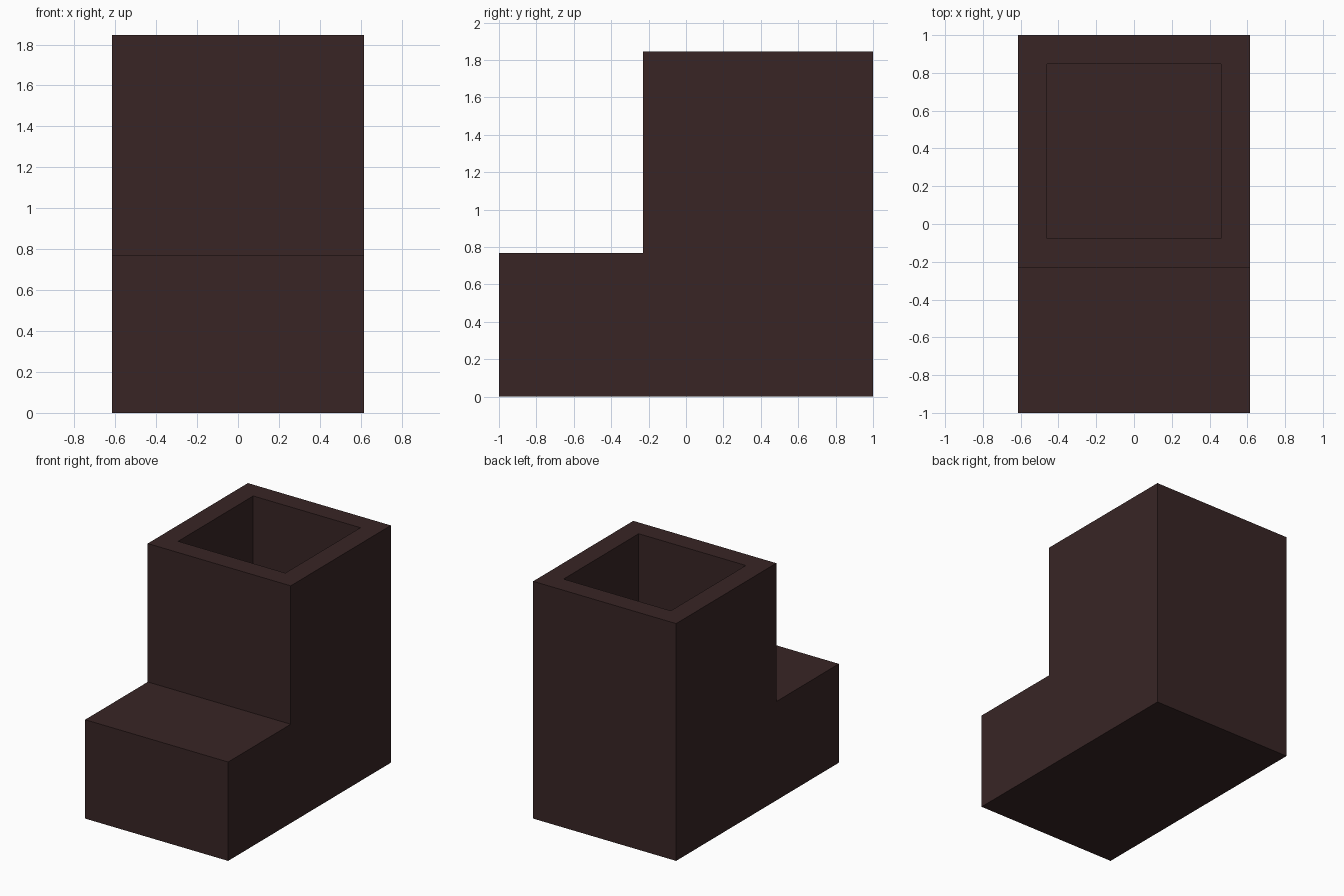
import bpy, bmesh
from mathutils import Vector

if "Cube" in bpy.data.objects:
    bpy.data.objects.remove(bpy.data.objects["Cube"])

U = 2 / 13            # module: 8 wide, 13 long, 12 high
HALF_W = 4 * U
STEP_Y = -1 + 5 * U
STEP_Z = 5 * U
TOP_Z = 12 * U

mat = bpy.data.materials.new("dark brown")
mat.diffuse_color = (0.040, 0.0185, 0.0185, 1)
mat.use_nodes = True
mat.node_tree.nodes["Principled BSDF"].inputs["Base Color"].default_value = mat.diffuse_color

# Stepped side profile (y, z) swept across the width
profile = [(-1, 0), (1, 0), (1, TOP_Z), (STEP_Y, TOP_Z), (STEP_Y, STEP_Z), (-1, STEP_Z)]
bm = bmesh.new()
side = bm.faces.new([bm.verts.new((-HALF_W, y, z)) for y, z in profile])
swept = bmesh.ops.extrude_face_region(bm, geom=[side])
bmesh.ops.translate(bm, vec=Vector((2 * HALF_W, 0, 0)),
                    verts=[g for g in swept["geom"] if isinstance(g, bmesh.types.BMVert)])
bmesh.ops.recalc_face_normals(bm, faces=bm.faces)

# Square shaft: inset the top by one module and sink it
top = max(bm.faces, key=lambda f: f.calc_center_median().z)
bmesh.ops.inset_region(bm, faces=[top], thickness=U, use_even_offset=True)
sunk = bmesh.ops.extrude_discrete_faces(bm, faces=[top])["faces"][0]
bmesh.ops.translate(bm, vec=Vector((0, 0, STEP_Z - TOP_Z)), verts=sunk.verts)

mesh = bpy.data.meshes.new("stepped_block")
bm.to_mesh(mesh)
bm.free()
mesh.materials.append(mat)
bpy.context.collection.objects.link(bpy.data.objects.new("stepped_block", mesh))
